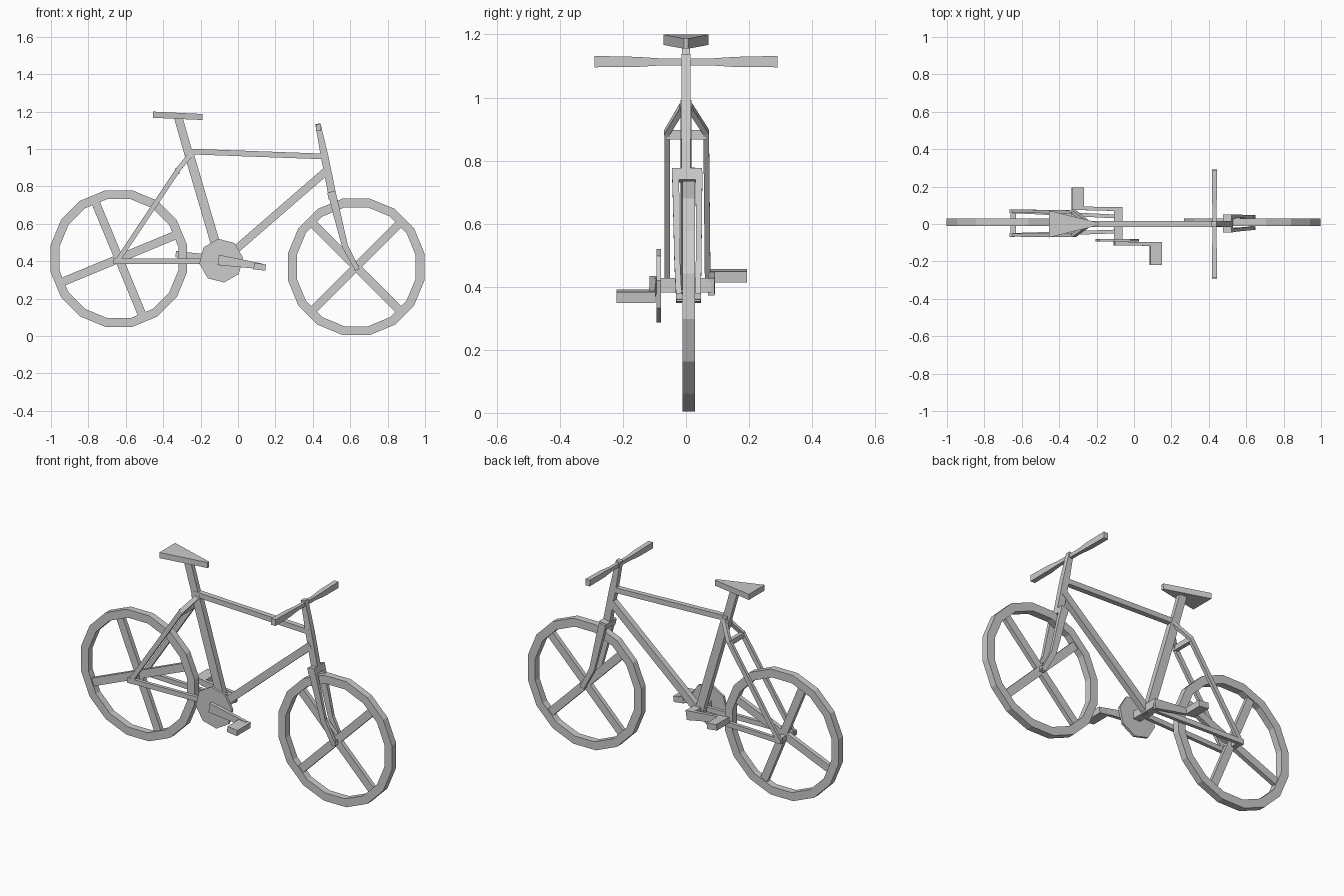
import bpy, bmesh, math
from mathutils import Vector

if "Cube" in bpy.data.objects:
    bpy.data.objects.remove(bpy.data.objects["Cube"])

grey = bpy.data.materials.new("plain_grey")
grey.use_nodes = True
COLOUR = (0.6, 0.6, 0.6, 1)
grey.diffuse_color = COLOUR
grey.node_tree.nodes["Principled BSDF"].inputs["Base Color"].default_value = COLOUR


def finish(name, bm):
    bmesh.ops.recalc_face_normals(bm, faces=bm.faces)
    mesh = bpy.data.meshes.new(name)
    bm.to_mesh(mesh)
    bm.free()
    mesh.materials.append(grey)
    obj = bpy.data.objects.new(name, mesh)
    bpy.context.collection.objects.link(obj)
    return obj


def skin(bm, rings, closed=False):
    """Join rings of vertices with quads, capping the ends if open."""
    loops = [[bm.verts.new(p) for p in ring] for ring in rings]
    pairs = list(zip(loops, loops[1:]))
    if closed:
        pairs.append((loops[-1], loops[0]))
    else:
        bm.faces.new(loops[0])
        bm.faces.new(loops[-1])
    for a, b in pairs:
        n = len(a)
        for i in range(n):
            bm.faces.new((a[i], a[(i + 1) % n], b[(i + 1) % n], b[i]))


def beam(name, points, sizes):
    """Square bar along points; a size is (height, depth), one or one per point."""
    pts = [Vector(p) for p in points]
    if not isinstance(sizes, list):
        sizes = [sizes] * len(pts)
    rings = []
    for i, p in enumerate(pts):
        t = (pts[min(i + 1, len(pts) - 1)] - pts[max(i - 1, 0)]).normalized()
        ref = Vector((1, 0, 0)) if abs(t.y) > 0.8 else Vector((0, 1, 0))
        side = (ref - t * ref.dot(t)).normalized()
        up = t.cross(side)
        h, d = sizes[i][0] / 2, sizes[i][1] / 2
        rings.append([p + side * d * a + up * h * b
                      for a, b in ((1, 1), (-1, 1), (-1, -1), (1, -1))])
    bm = bmesh.new()
    skin(bm, rings)
    return finish(name, bm)


def wheel(prefix, x, z, turn):
    """Sixteen-sided rim with four flat spokes."""
    y, n = 0.009, 16
    rings = []
    for i in range(n):
        a = math.tau * (i + 0.5) / n
        rings.append([(x + r * math.cos(a), y + dy, z + r * math.sin(a))
                      for r, dy in ((0.372, -0.02), (0.372, 0.02), (0.324, 0.02), (0.324, -0.02))])
    bm = bmesh.new()
    skin(bm, rings, closed=True)
    finish(prefix + "_rim", bm)
    for k in range(2):
        a = math.radians(turn + 90 * k)
        c, s = math.cos(a) * 0.33, math.sin(a) * 0.33
        beam(f"{prefix}_spokes_{k + 1}", [(x - c, y, z - s), (x + c, y, z + s)], (0.045, 0.025))


wheel("rear_wheel", -0.637, 0.414, 22.5)
wheel("front_wheel", 0.632, 0.37, 45)

# Main frame
beam("seat_post", [(-0.32, 0, 1.17), (-0.26, 0, 0.96)], (0.045, 0.026))
beam("seat_tube", [(-0.265, 0, 0.985), (-0.09, 0, 0.39)], (0.05, 0.034))
beam("top_tube", [(-0.275, 0, 0.987), (0.465, 0, 0.96)], (0.03, 0.03))
beam("down_tube", [(0.475, 0, 0.885), (-0.09, 0, 0.395)], (0.042, 0.034))
beam("steering_tube", [(0.427, 0, 1.135), (0.463, 0, 0.96), (0.505, 0, 0.75)],
     [(0.028, 0.028), (0.04, 0.03), (0.042, 0.03)])

# Front fork and rear stays
beam("fork_crown", [(0.499, 0.003, 0.772), (0.507, 0.003, 0.735)], (0.045, 0.096))
for side, s in (("left", 1), ("right", -1)):
    beam(side + "_fork_leg",
         [(0.503, 0.004 + s * 0.037, 0.76), (0.53, 0.005 + s * 0.036, 0.65),
          (0.572, 0.006 + s * 0.034, 0.48), (0.638, 0.008 + s * 0.03, 0.355)],
         [(0.042, 0.022), (0.04, 0.02), (0.032, 0.018), (0.026, 0.018)])
    beam(side + "_chain_stay", [(-0.665, 0.005 + s * 0.064, 0.4), (-0.09, s * 0.04, 0.4)],
         (0.028, 0.02))
    beam(side + "_seat_stay",
         [(-0.65, 0.005 + s * 0.064, 0.395), (-0.32, 0.002 + s * 0.062, 0.89),
          (-0.255, s * 0.012, 0.97)], (0.026, 0.018))
beam("stay_bridge", [(-0.325, -0.06, 0.882), (-0.325, 0.064, 0.882)], (0.03, 0.022))
beam("rear_axle", [(-0.645, -0.068, 0.4), (-0.645, 0.078, 0.4)], (0.03, 0.03))
beam("front_axle", [(0.634, -0.03, 0.366), (0.634, 0.046, 0.366)], (0.026, 0.026))

# Drive: axle, eight-sided chainring, cranks and pedals
beam("crank_axle", [(-0.085, -0.1, 0.405), (-0.085, 0.08, 0.405)], (0.045, 0.045))
bm = bmesh.new()
skin(bm, [[(-0.09 + 0.118 * math.cos(math.radians(8 + 45 * i)), y,
            0.403 + 0.118 * math.sin(math.radians(8 + 45 * i))) for i in range(8)]
          for y in (-0.094, -0.08)])
finish("chainring", bm)
beam("right_crank", [(-0.105, -0.104, 0.407), (0.13, -0.108, 0.372)], [(0.055, 0.022), (0.03, 0.018)])
beam("left_crank", [(-0.065, 0.08, 0.4), (-0.315, 0.084, 0.437)], [(0.055, 0.022), (0.03, 0.018)])
beam("right_pedal", [(0.085, -0.158, 0.374), (0.148, -0.158, 0.366)], (0.034, 0.124))
beam("left_pedal", [(-0.333, 0.135, 0.439), (-0.27, 0.135, 0.431)], (0.034, 0.118))

# Handlebar with thicker grips
beam("handlebar", [(0.43, -0.16, 1.113), (0.43, 0.16, 1.113)], (0.022, 0.02))
for side, s in (("left", 1), ("right", -1)):
    beam(side + "_grip",
         [(0.43, s * 0.08, 1.113), (0.43, s * 0.155, 1.113), (0.43, s * 0.29, 1.114)],
         [(0.022, 0.02), (0.032, 0.028), (0.036, 0.028)])

# Wedge saddle
bm = bmesh.new()
skin(bm, [[(x, w, low), (x, -w, low), (x, -w, high), (x, w, high)]
          for x, w, low, high in ((-0.455, 0.072, 1.167, 1.2), (-0.19, 0.007, 1.155, 1.187))])
finish("saddle", bm)
